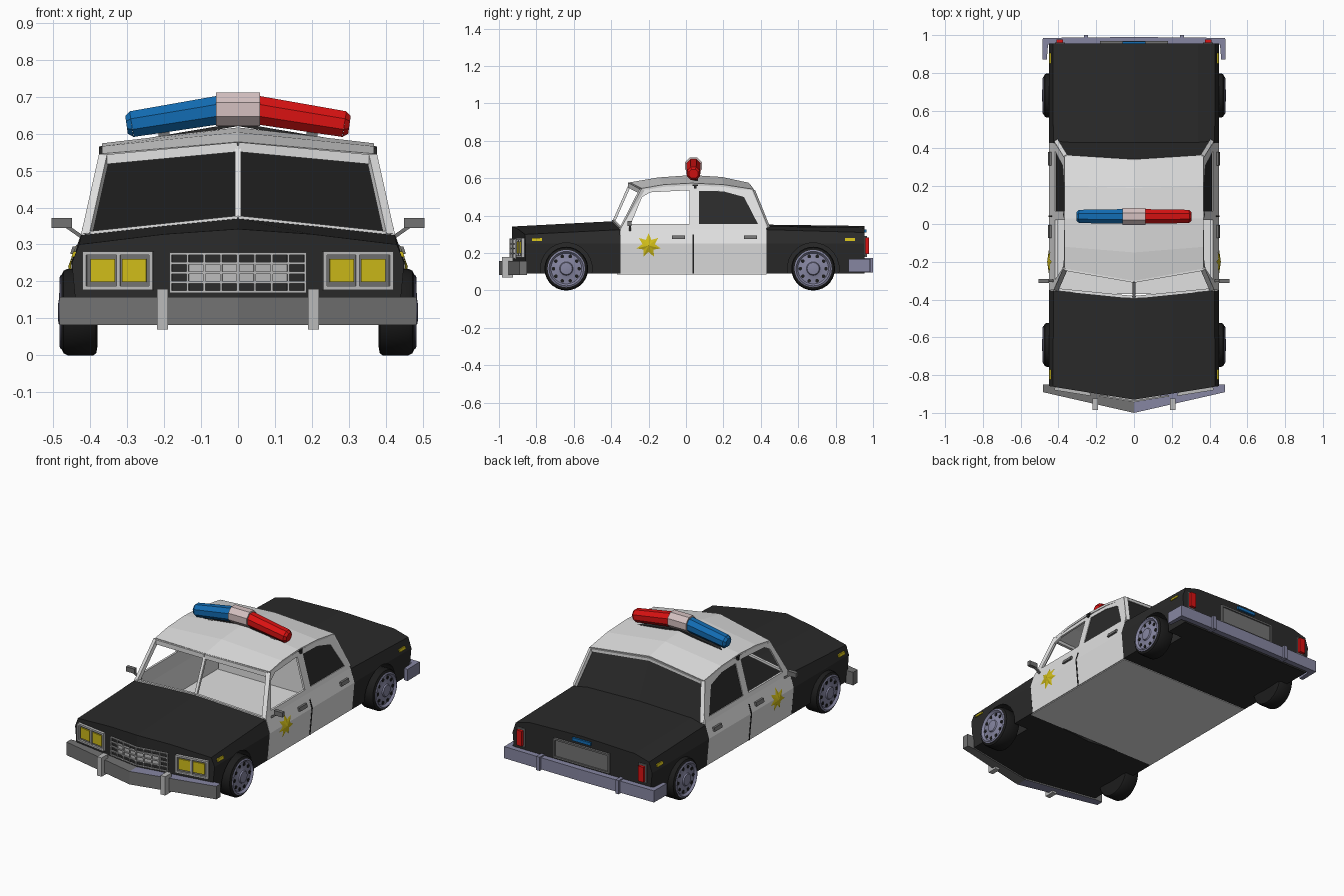
import bpy, bmesh, math
from mathutils import Vector, Matrix

if "Cube" in bpy.data.objects:
    bpy.data.objects.remove(bpy.data.objects["Cube"])


def material(name, r, g, b):
    m = bpy.data.materials.new(name)
    m.use_nodes = True
    m.diffuse_color = (r, g, b, 1)
    m.node_tree.nodes["Principled BSDF"].inputs["Base Color"].default_value = (r, g, b, 1)
    return m


BLACK = material("black paint", .023, .023, .023)
TYRE = material("tyre rubber", .012, .012, .012)
WHITE = material("white paint", .75, .75, .75)
LIGHT = material("light grey trim", .5, .5, .5)
GREY = material("mid grey trim", .17, .17, .17)
STEEL = material("blue steel", .24, .24, .36)
YELLOW = material("yellow", .62, .5, .01)
RED = material("red lens", .7, .006, .006)
BLUE = material("blue lens", .006, .15, .45)
PINK = material("pale pink lens", .66, .53, .53)


def finish(name, bm, mat, mirror=False, smooth=False):
    if mirror:
        new = bmesh.ops.duplicate(bm, geom=bm.verts[:] + bm.edges[:] + bm.faces[:])["geom"]
        for v in new:
            if isinstance(v, bmesh.types.BMVert):
                v.co.x *= -1
    bmesh.ops.recalc_face_normals(bm, faces=bm.faces[:])
    me = bpy.data.meshes.new(name)
    bm.to_mesh(me)
    bm.free()
    me.materials.append(mat)
    ob = bpy.data.objects.new(name, me)
    bpy.context.collection.objects.link(ob)
    bpy.context.view_layer.objects.active = ob
    if smooth:
        bpy.ops.object.select_all(action='DESELECT')
        ob.select_set(True)
        bpy.ops.object.shade_smooth_by_angle(angle=math.radians(35))
    return ob


def beam(bm, p, q, w, h):
    # Box running from p to q, w wide across and h high
    p, q = Vector(p), Vector(q)
    d = q - p
    m = Matrix.Translation((p + q) / 2) @ d.to_track_quat('Y', 'Z').to_matrix().to_4x4()
    bmesh.ops.create_cube(bm, size=1, matrix=m @ Matrix.Diagonal((w, d.length, h, 1)))


def rod(bm, p, q, r1, r2, n):
    p, q = Vector(p), Vector(q)
    d = q - p
    m = Matrix.Translation((p + q) / 2) @ d.to_track_quat('Z', 'Y').to_matrix().to_4x4()
    bmesh.ops.create_cone(bm, cap_ends=True, segments=n, radius1=r1, radius2=r2, depth=d.length,
                          matrix=m @ Matrix.Rotation(math.pi / n, 4, 'Z'))


def bridge(bm, a, b):
    # Closed solid between two matching outlines
    va, vb = [bm.verts.new(c) for c in a], [bm.verts.new(c) for c in b]
    n = len(a)
    bm.faces.new(va)
    bm.faces.new(vb[::-1])
    for i in range(n):
        bm.faces.new((va[i], vb[i], vb[(i + 1) % n], va[(i + 1) % n]))


def beams(name, mat, items, mirror=True):
    bm = bmesh.new()
    for it in items:
        beam(bm, *it)
    return finish(name, bm, mat, mirror)


def side_x(z):
    # Half width of the body at a height
    prof = [(.08, .434), (.25, .45), (.33, .425), (.6, .351)]
    for (z0, x0), (z1, x1) in zip(prof, prof[1:]):
        if z <= z1:
            return x0 + (x1 - x0) * (z - z0) / (z1 - z0)
    return prof[-1][1]


def side_plates(name, mat, outlines, depth=.012, off=0):
    bm = bmesh.new()
    for pts in outlines:
        bridge(bm, [(side_x(z) + off, y, z) for y, z in pts],
               [(side_x(z) + off - depth, y, z) for y, z in pts])
    return finish(name, bm, mat, True)


def rect(y, z, w, h):
    return [(y - w / 2, z - h / 2), (y + w / 2, z - h / 2), (y + w / 2, z + h / 2), (y - w / 2, z + h / 2)]


# Bonnet and boot blocks with wheel arches
def block(name, ends, wheel_y):
    bm = bmesh.new()
    rings = []
    for y0, k, top in ends:
        half = [(0, .09), (.435, .09), (.45, .25)] + top
        full = half + [(-x, z) for x, z in half[-2:0:-1]]
        rings.append([bm.verts.new((x, y0 + k * abs(x), z)) for x, z in full])
    a, b = rings
    n = len(a)
    mid = n // 2
    for i in range(n):
        bm.faces.new((a[i], a[(i + 1) % n], b[(i + 1) % n], b[i]))
    for r in rings:
        bm.faces.new(r[:mid + 1])
        bm.faces.new(r[mid:] + r[:1])
    ob = finish(name, bm, BLACK)
    bm = bmesh.new()
    rod(bm, (.34, wheel_y, .117), (.6, wheel_y, .117), .138, .138, 24)
    cutter = finish("arch_cutter", bm, BLACK, True)
    cutter.hide_render = True
    mod = ob.modifiers.new("arches", 'BOOLEAN')
    mod.object, mod.operation, mod.solver = cutter, 'DIFFERENCE', 'EXACT'
    bpy.context.view_layer.objects.active = ob
    bpy.ops.object.modifier_apply(modifier=mod.name)
    bpy.data.objects.remove(cutter)


FRONT, REAR = -.64, .68
block("bonnet_body", [(-.93, .16, [(.43, .3), (.2, .328), (0, .342)]),
                      (-.395, .1, [(.425, .325), (.2, .35), (0, .37)])], FRONT)
block("boot_body", [(.43, 0, [(.427, .325), (.34, .343), (0, .352)]),
                    (.955, 0, [(.43, .31), (.34, .335), (0, .345)])], REAR)

# Doors, floor and bulkhead
side_plates("door_panels", WHITE, [[(-.35, .09), (.43, .09), (.43, .25), (-.35, .25)],
                                   [(-.35, .25), (.43, .25), (.43, .33), (-.35, .33)]])
beams("cabin_floor", WHITE, [((0, -.37, .093), (0, .43, .093), .86, .014),
                             ((0, .418, .21), (0, .428, .21), .84, .22)], False)

# Side window frames and roof
side_plates("side_frames", WHITE, [
    [(-.35, .33), (.43, .33), (.425, .355), (-.335, .355)],
    [(-.335, .355), (-.295, .355), (-.235, .5), (-.19, .525), (-.235, .54)],
    [(-.235, .54), (-.19, .525), (0, .535), (.2, .53), (.31, .5), (.36, .535),
     (.2, .56), (.03, .567), (-.12, .56)],
    [(.02, .355), (.07, .355), (.07, .54), (.02, .54)],
    [(.385, .355), (.425, .355), (.36, .535), (.31, .5)]])
side_plates("rear_side_glass", BLACK,
            [[(.07, .355), (.385, .355), (.31, .5), (.2, .53), (.07, .533)]], .005, -.004)

bm = bmesh.new()
rows = [(-.235, .54, -.3, .572), (-.12, .56, -.15, .598), (.03, .568, .03, .611),
        (.2, .56, .19, .601), (.36, .535, .335, .57)]
grid = [[bm.verts.new(c) for c in ((-.368, ys, zs), (0, yc, zc), (.368, ys, zs))]
        for ys, zs, yc, zc in rows]
for r, s in zip(grid, grid[1:]):
    for i in (0, 1):
        bm.faces.new((r[i], r[i + 1], s[i + 1], s[i]))
roof = finish("roof", bm, WHITE)
mod = roof.modifiers.new("thickness", 'SOLIDIFY')
mod.thickness, mod.offset = .012, 0

# Windscreen and back window
beams("windscreen_frame", WHITE, [
    ((.41, -.345, .325), (.362, -.235, .54), .024, .02),
    ((.362, -.24, .53), (0, -.303, .564), .016, .026),
    ((.41, -.347, .328), (0, -.388, .371), .014, .014),
    ((0, -.388, .365), (0, -.3, .565), .016, .014)])
beams("back_window_frame", WHITE, [
    ((.41, .438, .335), (.36, .357, .535), .022, .016),
    ((.36, .358, .528), (0, .335, .56), .016, .016)])
bm = bmesh.new()
pane = [(0, .437, .34), (.4, .437, .33), (.358, .355, .533), (0, .332, .566)]
bridge(bm, pane, [(x, y - .006, z) for x, y, z in pane])
finish("back_window_glass", bm, BLACK, True)

# Door details
side_plates("door_seam", TYRE, [[(.036, .09), (.044, .09), (.044, .25), (.036, .25)],
                                [(.036, .25), (.044, .25), (.044, .3), (.036, .3)]], .006, .002)
side_plates("door_handles", GREY, [rect(y, .284, .07, .02) for y in (-.04, .345)], .02, .012)
side_plates("side_markers", YELLOW, [rect(y, .273, .055, .015) for y in (-.797, .877)], .01, .006)
bm = bmesh.new()
rim = []
for i in range(14):
    a, r = math.pi * i / 7 + math.pi / 2, (.066 if i % 2 == 0 else .034)
    z = .24 + r * math.sin(a)
    rim.append(bm.verts.new((side_x(z) + .003, -.2 + r * math.cos(a), z)))
tip = bm.verts.new((.46, -.2, .24))
for i in range(14):
    bm.faces.new((rim[i], rim[(i + 1) % 14], tip))
finish("door_star", bm, YELLOW, True)
beams("door_mirrors", GREY, [((.415, -.3, .315), (.468, -.3, .352), .012, .01),
                             ((.45, -.302, .358), (.505, -.302, .358), .022, .027)])


# Grille and headlights follow the pointed nose
def nose(x, z, off=.004):
    return (x, -.93 + .16 * x - off, z)


def panel(a, b, z, h, off, d=.008):
    return (nose(a, z, off), nose(b, z, off), d, h)


beams("grille_centre", LIGHT, [panel(0, .14, .223, .06, .002)])
beams("grille_bars", LIGHT,
      [panel(0, .185, .172 + i * .0258, .006, .009) for i in range(5)] +
      [panel(x - .003, x + .003, .223, .106, .01) for x in [i * .0455 for i in range(5)]])
beams("headlight_backs", GREY, [panel(.235, .415, .229, .095, .002)])
beams("headlight_frames", LIGHT,
      [panel(.23, .42, z, .01, .009, .016) for z in (.182, .276)] +
      [panel(x - .005, x + .005, .229, .1, .009, .016) for x in (.235, .323, .415)])
beams("headlight_lenses", YELLOW, [panel(a, a + .066, .23, .062, .009) for a in (.248, .333)])

# Bumpers
bm = bmesh.new()
plan = [(0, -1), (.483, -.89), (.483, -.85), (.44, -.85), (0, -.93)]
bridge(bm, [(x, y, .082) for x, y in plan], [(x, y, .158) for x, y in plan])
bumper = finish("front_bumper", bm, GREY, True)
bumper.data.materials.append(STEEL)
for f in bumper.data.polygons:
    f.material_index = int(f.normal.z > .5)
beams("front_overriders", LIGHT, [((.205, -.985, .125), (.205, -.925, .125), .03, .11)])
bm = bmesh.new()
plan = [(0, .99), (.483, .985), (.485, .87), (.462, .87), (.455, .95), (0, .95)]
bridge(bm, [(x, y, .1) for x, y in plan], [(x, y, .168) for x, y in plan])
finish("rear_bumper", bm, STEEL, True)
beams("rear_overriders", STEEL, [((.255, .955, .135), (.255, 1, .135), .022, .08)])

# Tail lights and rear panel
beams("tail_light_frames", GREY, [((.392, .95, .238), (.392, .961, .238), .052, .106)])
beams("tail_lights", RED, [((.392, .95, .238), (.392, .978, .238), .034, .088)])
beams("rear_panel", GREY, [((0, .953, .235), (0, .96, .235), .34, .105)], False)
beams("rear_panel_frame", GREY, [((0, .955, z), (0, .968, z), .36, .01) for z in (.183, .287)] +
      [((.175, .955, .235), (.175, .968, .235), .01, .11)])
beams("rear_blue_badge", BLUE, [((0, .95, .318), (0, .966, .318), .12, .018)], False)

# Roof light bar
C = .04
beams("light_rack", BLACK, [((0, .05, .625), (.372, .05, .562), .03, .009),
                            ((.362, .05, .545), (.362, .05, .565), .03, .012)])
beams("light_supports", GREY, [((.2, C, .58), (.2, C, .615), .03, .022)])
for name, mat, s in (("red_light", RED, 1), ("blue_light", BLUE, -1)):
    bm = bmesh.new()
    rod(bm, (s * .04, C, .666), (s * .288, C, .626), .042, .038, 8)
    rod(bm, (s * .288, C, .626), (s * .302, C, .624), .038, .026, 8)
    finish(name, bm, mat)
bm = bmesh.new()
rod(bm, (-.06, C, .666), (.06, C, .666), .049, .049, 8)
finish("centre_light", bm, PINK)


# Wheels
def lathe(bm, profile, y, z):
    vs = [bm.verts.new((x, y, z + r)) for r, x in profile]
    es = [bm.edges.new(p) for p in zip(vs, vs[1:])]
    bmesh.ops.spin(bm, geom=vs + es, axis=(1, 0, 0), cent=(0, y, z), angle=2 * math.pi, steps=28)
    bmesh.ops.remove_doubles(bm, verts=bm.verts[:], dist=.0002)


for name, y in (("front", FRONT), ("rear", REAR)):
    bm = bmesh.new()
    lathe(bm, [(0, .386), (.09, .38), (.112, .384), (.117, .392), (.117, .462), (.112, .472),
               (.1, .478), (.096, .468), (0, .46)], y, .117)
    finish(name + "_tyres", bm, TYRE, True, True)
    bm = bmesh.new()
    lathe(bm, [(.1, .464), (.1, .48), (.092, .484), (.082, .472), (.05, .474), (.036, .479),
               (.032, .486), (.014, .488), (0, .488)], y, .117)
    finish(name + "_rims", bm, STEEL, True, True)
    slots = []
    for i in range(10):
        a = math.tau * i / 10
        d = Vector((0, math.cos(a), math.sin(a)))
        c = Vector((.4725, y, .117))
        slots.append((c + d * .06, c + d * .077, .006 if abs(d.y) < 0 else .008, .016))
    bm = bmesh.new()
    for p, q, t, w in slots:
        mid = (p + q) / 2
        rod(bm, mid, mid + Vector((.0035, 0, 0)), .01, .01, 8)
    finish(name + "_rim_slots", bm, TYRE, True)
